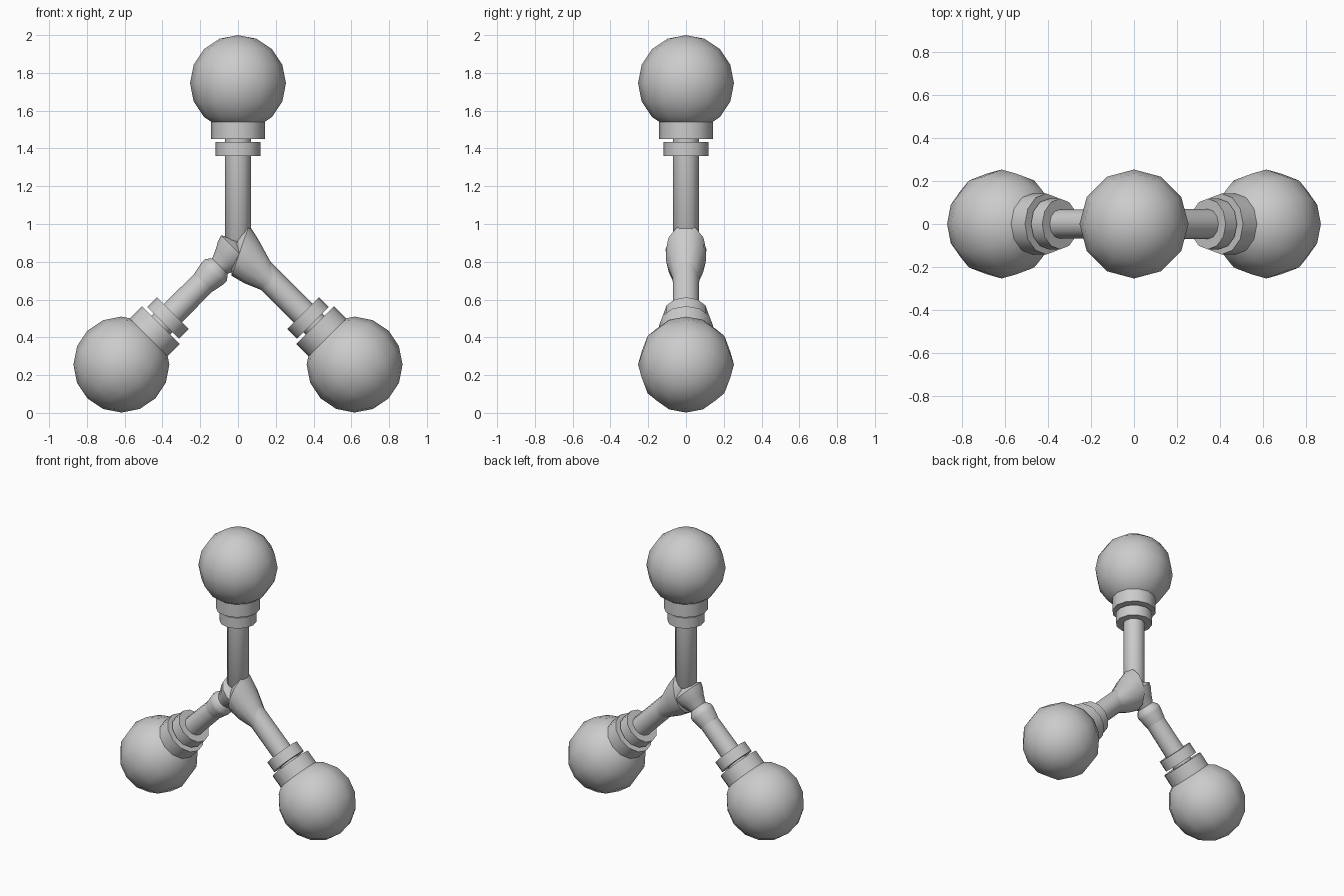
import bpy, bmesh, math
from mathutils import Matrix, Vector

if "Cube" in bpy.data.objects:
    bpy.data.objects.remove(bpy.data.objects["Cube"])

grey = bpy.data.materials.new("plain grey")
grey.diffuse_color = (0.6, 0.6, 0.6, 1)
grey.use_nodes = True
grey.node_tree.nodes["Principled BSDF"].inputs["Base Color"].default_value = grey.diffuse_color

HUB = Vector((0, 0, 0.873))
SIDES = 12


def lathe(name, rings, angle):
    """Closed surface along +z from the hub, then tilted about y.
    Each ring: (distance, radius in x, radius in y, shear of the ring plane)."""
    bm = bmesh.new()
    loops = []
    for d, rx, ry, shear in rings:
        loop = []
        for i in range(SIDES):
            a = 2 * math.pi * i / SIDES
            x = rx * math.cos(a)
            loop.append(bm.verts.new((x, ry * math.sin(a), d + shear * x)))
        loops.append(loop)
    for a, b in zip(loops, loops[1:]):
        for i in range(SIDES):
            j = (i + 1) % SIDES
            bm.faces.new((a[i], a[j], b[j], b[i]))
    bm.faces.new(loops[0][::-1])
    bm.faces.new(loops[-1])
    return finish(name, bm, angle)


def finish(name, bm, angle):
    bmesh.ops.recalc_face_normals(bm, faces=bm.faces)
    bm.transform(Matrix.Translation(HUB) @ Matrix.Rotation(angle, 4, 'Y'))
    me = bpy.data.meshes.new(name)
    bm.to_mesh(me)
    bm.free()
    me.materials.append(grey)
    ob = bpy.data.objects.new(name, me)
    bpy.context.collection.objects.link(ob)
    bpy.ops.object.select_all(action='DESELECT')
    ob.select_set(True)
    bpy.context.view_layer.objects.active = ob
    bpy.ops.object.shade_smooth_by_angle(angle=math.radians(40))
    return ob


def tube(name, points, angle):
    return lathe(name, [(d, r, r, 0) for d, r in points], angle)


def arm(label, angle, start):
    # ball foot
    bm = bmesh.new()
    bmesh.ops.create_uvsphere(bm, u_segments=SIDES, v_segments=8, radius=0.254,
                              matrix=Matrix.Translation((0, 0, 0.873)))
    finish(label + "_ball", bm, angle)
    # two collars and the rod
    tube(label + "_wide_collar", [(0.577, 0.142), (0.69, 0.142)], angle)
    tube(label + "_narrow_collar", [(0.487, 0.118), (0.561, 0.118)], angle)
    tube(label + "_rod", start + [(0.60, 0.07)], angle)


arm("top", 0, [(0.01, 0.04), (0.05, 0.07)])
arm("right", math.radians(135), [(0.15, 0.07)])
arm("left", math.radians(-135), [(0.15, 0.065)])

# right socket: oval flared end whose rings lean towards the upright rod
lathe("right_socket", [(-0.015, 0.085, 0.07, 0.49),
                       (0.018, 0.128, 0.107, 0.49),
                       (0.10, 0.108, 0.105, 0.52),
                       (0.215, 0.068, 0.073, 0.5),
                       (0.27, 0.066, 0.068, 0.2)], math.radians(135))

# left ribbed elbow
tube("left_elbow", [(-0.02, 0.06), (0.016, 0.11), (0.05, 0.10), (0.085, 0.08),
                    (0.135, 0.058), (0.165, 0.082), (0.19, 0.082), (0.26, 0.068)],
     math.radians(-135))
